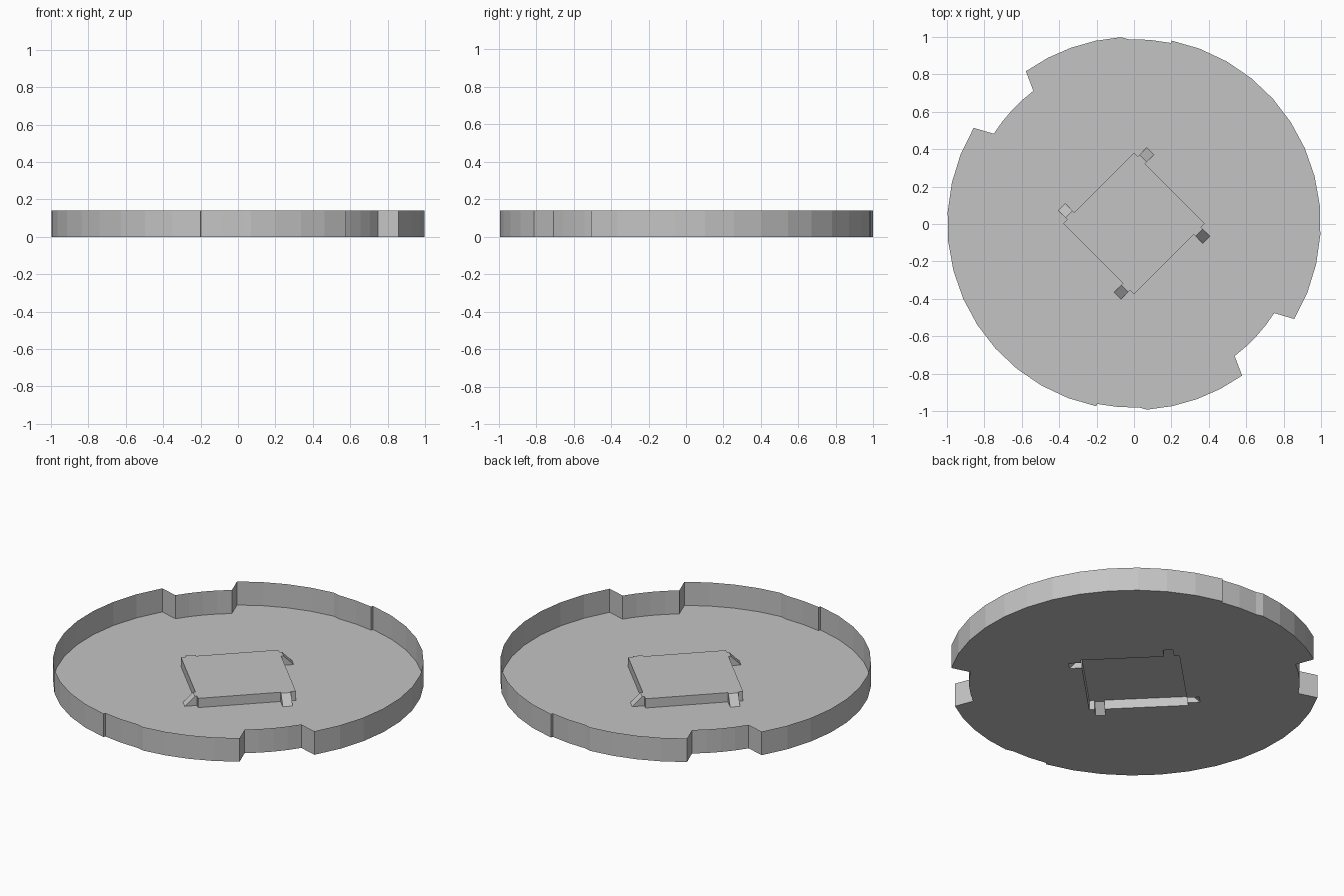
import bpy, bmesh
from math import radians, cos, sin, pi
from mathutils import Matrix, Vector

if "Cube" in bpy.data.objects:
    bpy.data.objects.remove(bpy.data.objects["Cube"])

RIM_HEIGHT = 0.14
STEP_HEIGHT = 0.055
CENTRE = Vector((0, 0.003))

grey = bpy.data.materials.new("plain grey")
grey.use_nodes = True
colour = (0.55, 0.55, 0.55, 1)
grey.diffuse_color = colour
grey.node_tree.nodes["Principled BSDF"].inputs["Base Color"].default_value = colour


def arc(radius, start, end, count):
    angles = [radians(start + (end - start) * i / count) for i in range(count + 1)]
    return [Vector((radius * cos(a), radius * sin(a))) for a in angles]


def ring(bm, points, z):
    return [bm.verts.new((p.x, p.y, z)) for p in points]


def loft(bm, low, high):
    for i in range(len(low)):
        j = (i + 1) % len(low)
        bm.faces.new((low[i], low[j], high[j], high[i]))


def finish(bm, name):
    mesh = bpy.data.meshes.new(name)
    bm.to_mesh(mesh)
    bm.free()
    mesh.materials.append(grey)
    obj = bpy.data.objects.new(name, mesh)
    bpy.context.collection.objects.link(obj)


# Half of the outline: wide notch, long arc, shallow flat recess, short arc
half = (arc(0.89, -52.8, -32.6, 4) + arc(0.998, -30.8, 78.4, 12)
        + arc(0.985, 78.4, 91.7, 2) + arc(0.998, 94, 125.4, 4))
outline = [p + CENTRE for p in half] + [CENTRE - p for p in half]

# Outlines of the raised square, with a ramped tab on each side
SIDE, TAB_TOP, TAB_FOOT = 0.267, 0.28, 0.335
TAB_START, TAB_END = 0.184, 0.238


def square_outline(tab_reach):
    side = [(SIDE, -SIDE), (SIDE, TAB_START), (tab_reach, TAB_START),
            (tab_reach, TAB_END), (SIDE, TAB_END)]
    return [Matrix.Rotation(pi / 4 + k * pi / 2, 2) @ Vector(p) + CENTRE
            for k in range(4) for p in side]


foot, top = square_outline(TAB_FOOT), square_outline(TAB_TOP)

# Floor with an opening under the raised square
bm = bmesh.new()
edges = []
for loop in (ring(bm, outline, 0), ring(bm, foot, 0)):
    edges += [bm.edges.new((loop[i - 1], loop[i])) for i in range(len(loop))]
bmesh.ops.triangle_fill(bm, edges=edges, use_beauty=True, normal=(0, 0, 1))
bmesh.ops.dissolve_limit(bm, angle_limit=0.01, verts=[], edges=bm.edges[:])
finish(bm, "floor")

# Thin upright rim
bm = bmesh.new()
loft(bm, ring(bm, outline, 0), ring(bm, outline, RIM_HEIGHT))
finish(bm, "rim")

# Raised square, hollow underneath
bm = bmesh.new()
upper = ring(bm, top, STEP_HEIGHT)
loft(bm, ring(bm, foot, 0), upper)
bm.faces.new(upper)
finish(bm, "raised_square")
